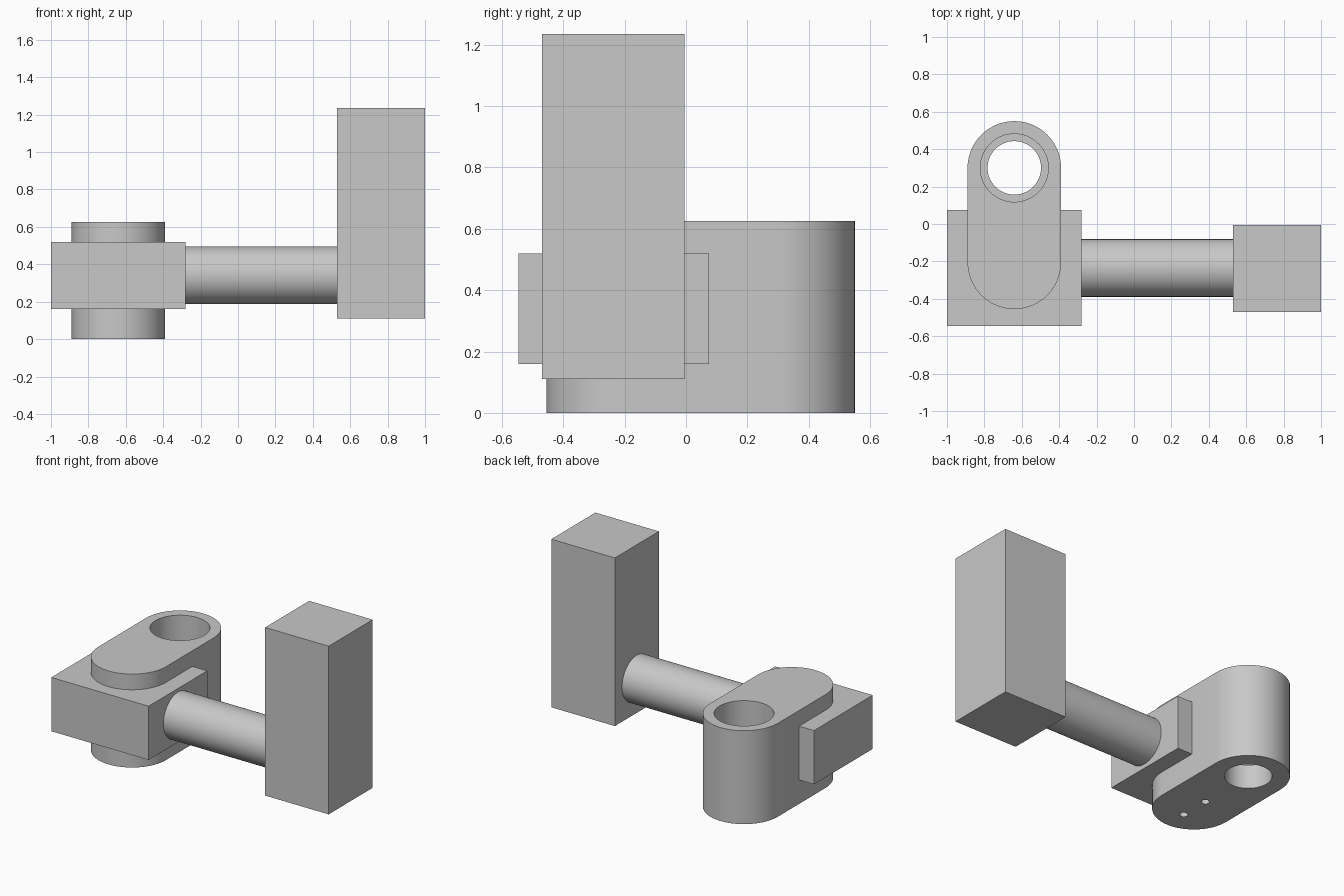
import bpy
import bmesh
from math import pi, cos, sin, radians
from mathutils import Matrix, Vector

cube = bpy.data.objects.get("Cube")
if cube:
    bpy.data.objects.remove(cube, do_unlink=True)

grey = bpy.data.materials.new("plain grey")
grey.use_nodes = True
colour = (0.58, 0.58, 0.58, 1)
grey.diffuse_color = colour
grey.node_tree.nodes["Principled BSDF"].inputs["Base Color"].default_value = colour


def finish(name, bm):
    bmesh.ops.recalc_face_normals(bm, faces=bm.faces)
    mesh = bpy.data.meshes.new(name)
    bm.to_mesh(mesh)
    bm.free()
    mesh.materials.append(grey)
    obj = bpy.data.objects.new(name, mesh)
    bpy.context.collection.objects.link(obj)
    return obj


def box(name, low, high):
    low, high = Vector(low), Vector(high)
    bm = bmesh.new()
    bmesh.ops.create_cube(bm, size=1)
    bmesh.ops.scale(bm, vec=high - low, verts=bm.verts)
    bmesh.ops.translate(bm, vec=(low + high) / 2, verts=bm.verts)
    return finish(name, bm)


def cylinder(name, centre, radius, length, axis="Z", sides=64):
    bm = bmesh.new()
    turn = Matrix.Rotation(pi / 2, 4, "Y") if axis == "X" else Matrix()
    bmesh.ops.create_cone(bm, cap_ends=True, segments=sides, radius1=radius,
                          radius2=radius, depth=length,
                          matrix=Matrix.Translation(centre) @ turn)
    return finish(name, bm)


def rounded_link(name, x, front, back, radius, height, steps=32):
    # Two half circles joined by straight sides, extruded upwards
    bm = bmesh.new()
    ring = []
    for centre, start in ((back, 0), (front, pi)):
        for i in range(steps + 1):
            a = start + pi * i / steps
            ring.append(bm.verts.new((x + radius * cos(a), centre + radius * sin(a), 0)))
    base = bm.faces.new(ring)
    top = bmesh.ops.extrude_face_region(bm, geom=[base], use_keep_orig=True)["geom"]
    verts = [v for v in top if isinstance(v, bmesh.types.BMVert)]
    bmesh.ops.translate(bm, vec=(0, 0, height), verts=verts)
    return finish(name, bm)


def cut(target, cutter):
    cutter.hide_render = True
    mod = target.modifiers.new("hole", "BOOLEAN")
    mod.operation = "DIFFERENCE"
    mod.solver = "EXACT"
    mod.object = cutter
    graph = bpy.context.evaluated_depsgraph_get()
    mesh = bpy.data.meshes.new_from_object(target.evaluated_get(graph))
    target.modifiers.clear()
    target.data = mesh
    bpy.data.objects.remove(cutter, do_unlink=True)


def smooth(obj):
    bpy.ops.object.select_all(action="DESELECT")
    obj.select_set(True)
    bpy.context.view_layer.objects.active = obj
    bpy.ops.object.shade_smooth_by_angle(angle=radians(30))


# Link with a stepped bore and two blind pin holes underneath
x, bore_y, height = -0.64, 0.3, 0.625
link = rounded_link("rounded_link", x, -0.205, bore_y, 0.25, height)
cut(link, cylinder("bore_cutter", (x, bore_y, 0.3), 0.143, 2))
cut(link, cylinder("counterbore_cutter", (x, bore_y, 0.66), 0.182, 1))
for y in (-0.3, -0.1):
    cut(link, cylinder("pin_hole_cutter", (x, y, 0), 0.025, 0.4, sides=24))

# Clamp block around the link, shaft and upright block
box("clamp_block", (-1, -0.545, 0.16), (-0.28, 0.075, 0.52))
shaft = cylinder("shaft", (0.125, -0.235, 0.342), 0.154, 0.81, "X")
box("upright_block", (0.53, -0.47, 0.11), (1, -0.005, 1.235))

smooth(link)
smooth(shaft)
